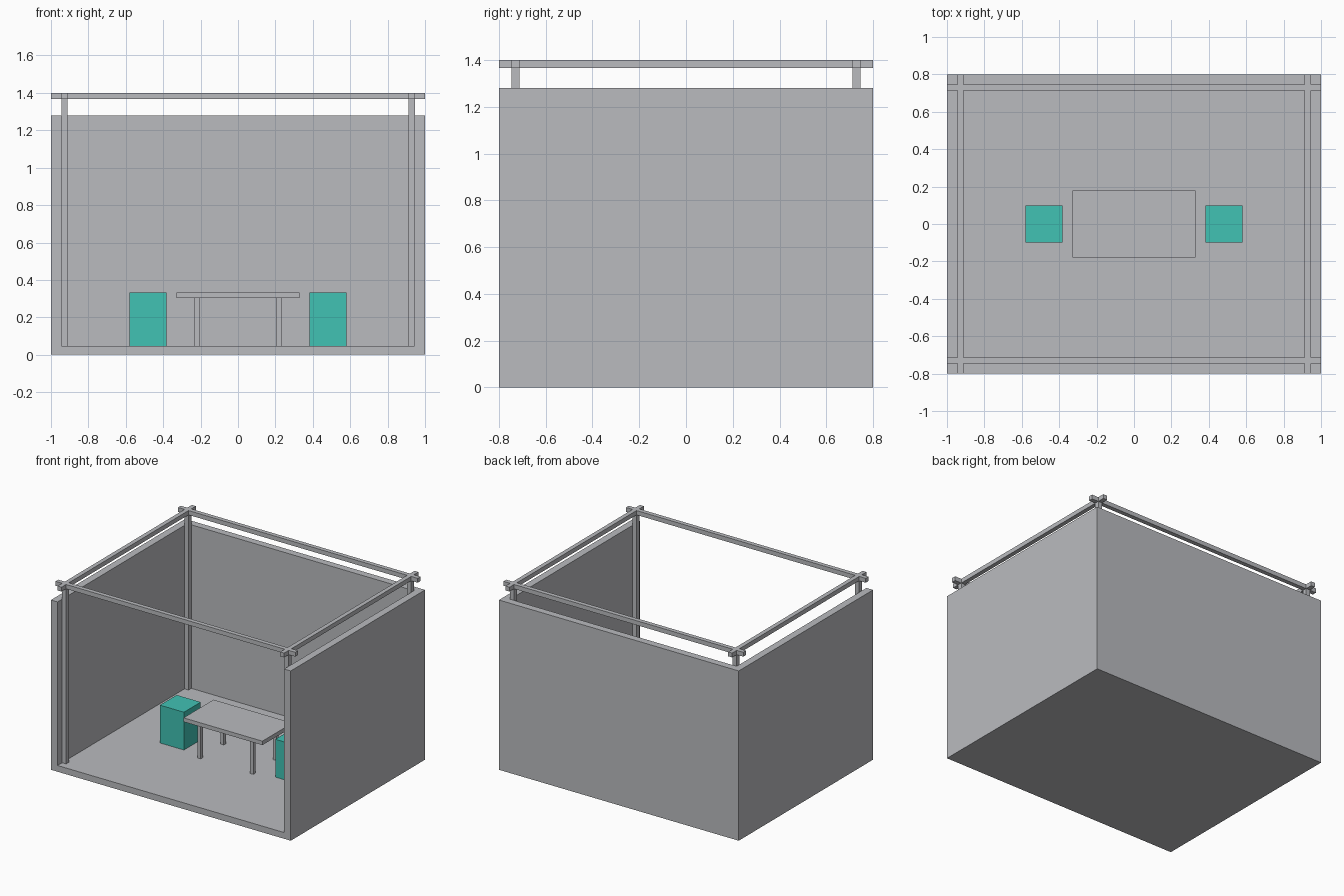
import bpy
import bmesh
from mathutils import Vector

cube = bpy.data.objects.get("Cube")
if cube:
    bpy.data.objects.remove(cube, do_unlink=True)


def make_material(name, rgb):
    mat = bpy.data.materials.new(name)
    mat.use_nodes = True
    color = (*rgb, 1.0)
    mat.diffuse_color = color
    mat.node_tree.nodes["Principled BSDF"].inputs["Base Color"].default_value = color
    return mat


def box(name, low, high, mat):
    """Axis-aligned box between two opposite corners."""
    low, high = Vector(low), Vector(high)
    mesh = bpy.data.meshes.new(name)
    bm = bmesh.new()
    bmesh.ops.create_cube(bm, size=1)
    bmesh.ops.scale(bm, vec=high - low, verts=bm.verts)
    bm.to_mesh(mesh)
    bm.free()
    mesh.materials.append(mat)
    obj = bpy.data.objects.new(name, mesh)
    obj.location = (low + high) / 2
    bpy.context.collection.objects.link(obj)
    return obj


def span(center, width):
    return center - width / 2, center + width / 2


grey = make_material("light grey", (0.49, 0.497, 0.52))
teal = make_material("teal", (0.053, 0.539, 0.456))

W, D = 1.0, 0.8              # half width and half depth of the room
IN_X, IN_Y = 0.945, 0.746    # inner faces of the walls
FLOOR, WALL, TOP = 0.047, 1.28, 1.4
BAR = 0.033                  # thickness of posts and beams
POST_X, POST_Y = IN_X - BAR / 2, IN_Y - BAR / 2
SIDES = (("left", 1), ("right", -1))
ENDS = (("front", -1), ("back", 1))

# Room shell, open at the front and top
box("floor", (-IN_X, -D, 0), (IN_X, IN_Y, FLOOR), grey)
box("back_wall", (-IN_X, IN_Y, 0), (IN_X, D, WALL), grey)
for side, s in SIDES:
    x0, x1 = sorted((s * IN_X, s * W))
    box(f"{side}_wall", (x0, -D, 0), (x1, D, WALL), grey)

# Frame of posts with crossing beams
for side, s in SIDES:
    x0, x1 = span(s * POST_X, BAR)
    box(f"{side}_beam", (x0, -D, TOP - BAR), (x1, D, TOP), grey)
    for end, e in ENDS:
        y0, y1 = span(e * POST_Y, BAR)
        box(f"{end}_{side}_post", (x0, y0, FLOOR), (x1, y1, TOP - BAR), grey)
for end, e in ENDS:
    y0, y1 = span(e * POST_Y, BAR)
    box(f"{end}_beam", (-W, y0, TOP - BAR), (W, y1, TOP), grey)

# Table
box("table_top", (-0.329, -0.179, 0.304), (0.329, 0.179, 0.334), grey)
for side, s in SIDES:
    for end, e in ENDS:
        x0, x1 = span(s * 0.219, 0.028)
        y0, y1 = span(e * 0.137, 0.028)
        box(f"{end}_{side}_table_leg", (x0, y0, FLOOR), (x1, y1, 0.304), grey)

# Block seats at both ends of the table
for side, s in SIDES:
    x0, x1 = span(s * 0.481, 0.2)
    box(f"{side}_seat", (x0, -0.1, FLOOR), (x1, 0.1, 0.332), teal)
